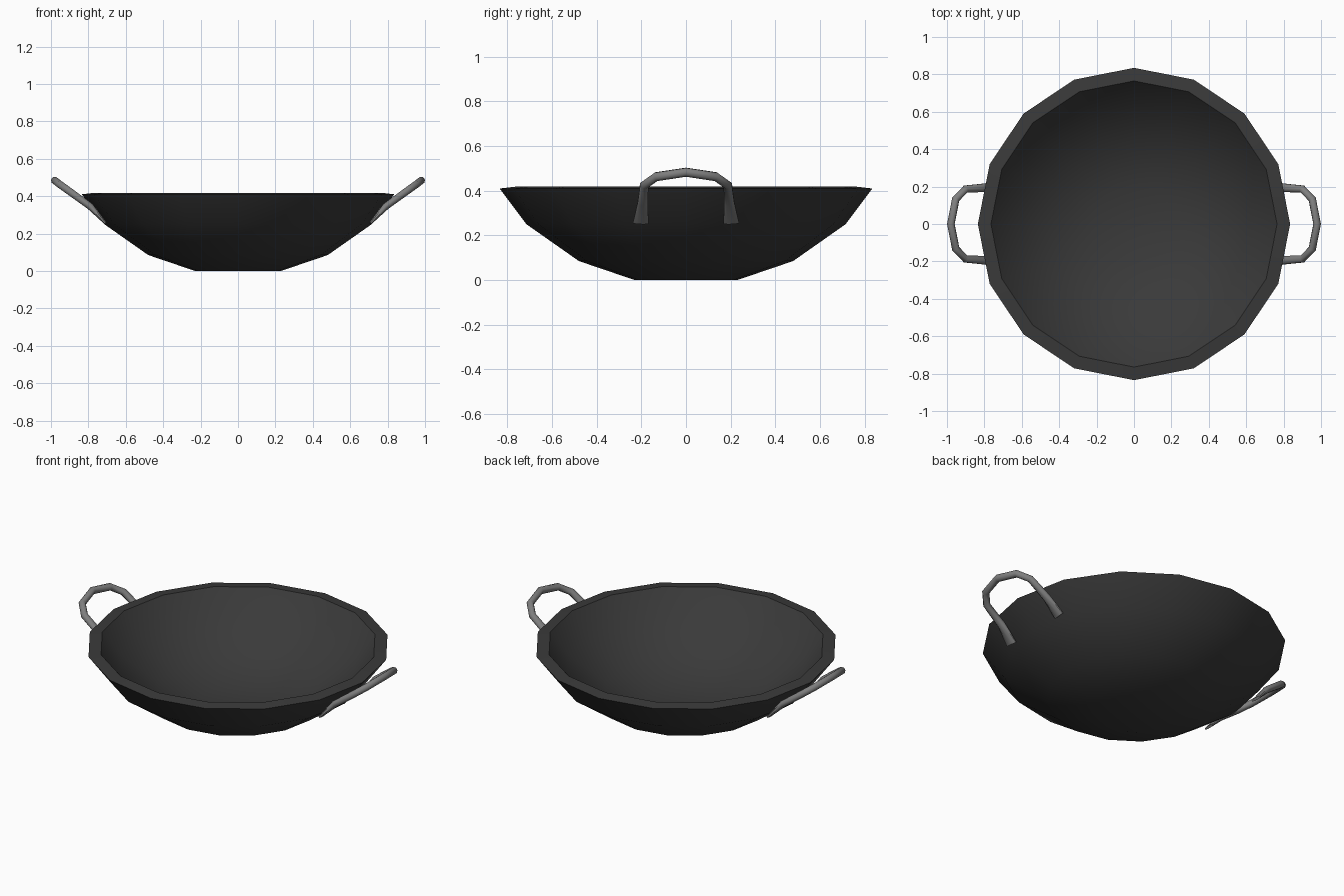
import bpy, bmesh, math
from mathutils import Vector

if "Cube" in bpy.data.objects:
    bpy.data.objects.remove(bpy.data.objects["Cube"])


def material(name, v):
    m = bpy.data.materials.new(name)
    m.diffuse_color = (v, v, v, 1)
    m.use_nodes = True
    m.node_tree.nodes["Principled BSDF"].inputs["Base Color"].default_value = m.diffuse_color
    return m


def make_object(name, bm, mat, angle):
    bmesh.ops.recalc_face_normals(bm, faces=bm.faces[:])
    me = bpy.data.meshes.new(name)
    bm.to_mesh(me)
    bm.free()
    ob = bpy.data.objects.new(name, me)
    bpy.context.collection.objects.link(ob)
    me.materials.append(mat)
    bpy.ops.object.select_all(action='DESELECT')
    bpy.context.view_layer.objects.active = ob
    ob.select_set(True)
    bpy.ops.object.shade_smooth_by_angle(angle=math.radians(angle))
    return ob


def skin(bm, rings):
    # Join rings of points into a closed-ended skin
    vs = [[bm.verts.new(p) for p in r] for r in rings]
    n = len(vs[0])
    for a, b in zip(vs, vs[1:]):
        for i in range(n):
            j = (i + 1) % n
            bm.faces.new((a[i], a[j], b[j], b[i]))
    bm.faces.new(vs[0])
    bm.faces.new(vs[-1])


iron = material("dark_iron", 0.042)
steel = material("grey_steel", 0.21)

# Bowl: outside wall, rim, then inside wall
profile = [(0.23, 0.0), (0.48, 0.085), (0.715, 0.25), (0.835, 0.41),
           (0.765, 0.418), (0.66, 0.29), (0.45, 0.145), (0.215, 0.065)]
bm = bmesh.new()
skin(bm, [[(r * math.cos(i * math.pi / 8), r * math.sin(i * math.pi / 8), z)
           for i in range(16)] for r, z in profile])
make_object("bowl", bm, iron, 40)

# Handles: bent tubes with flattened, flared feet against the bowl
half = [(0.708, 0.203, 0.255, 0.038, 0.008), (0.79, 0.194, 0.345, 0.025, 0.02),
        (0.90, 0.187, 0.425, 0.021, 0.021), (0.953, 0.133, 0.463, 0.021, 0.021)]
path = half + [(0.979, 0, 0.483, 0.021, 0.021)]
path += [(x, -y, z, w, t) for x, y, z, w, t in reversed(half)]
for side, name in ((1, "right_handle"), (-1, "left_handle")):
    pts = [Vector(p[:3]) for p in path]
    rings = []
    for k, p in enumerate(pts):
        tan = (pts[min(k + 1, len(pts) - 1)] - pts[max(k - 1, 0)]).normalized()
        up = Vector((-0.6, 0, 0.8))
        up = (up - tan * up.dot(tan)).normalized()
        across = tan.cross(up)
        w, t = path[k][3:]
        ring = []
        for i in range(8):
            a = (i + 0.5) * math.pi / 4
            q = p + across * (w * math.cos(a)) + up * (t * math.sin(a))
            ring.append((q.x * side, q.y, q.z))
        rings.append(ring)
    bm = bmesh.new()
    skin(bm, rings)
    make_object(name, bm, steel, 50)
